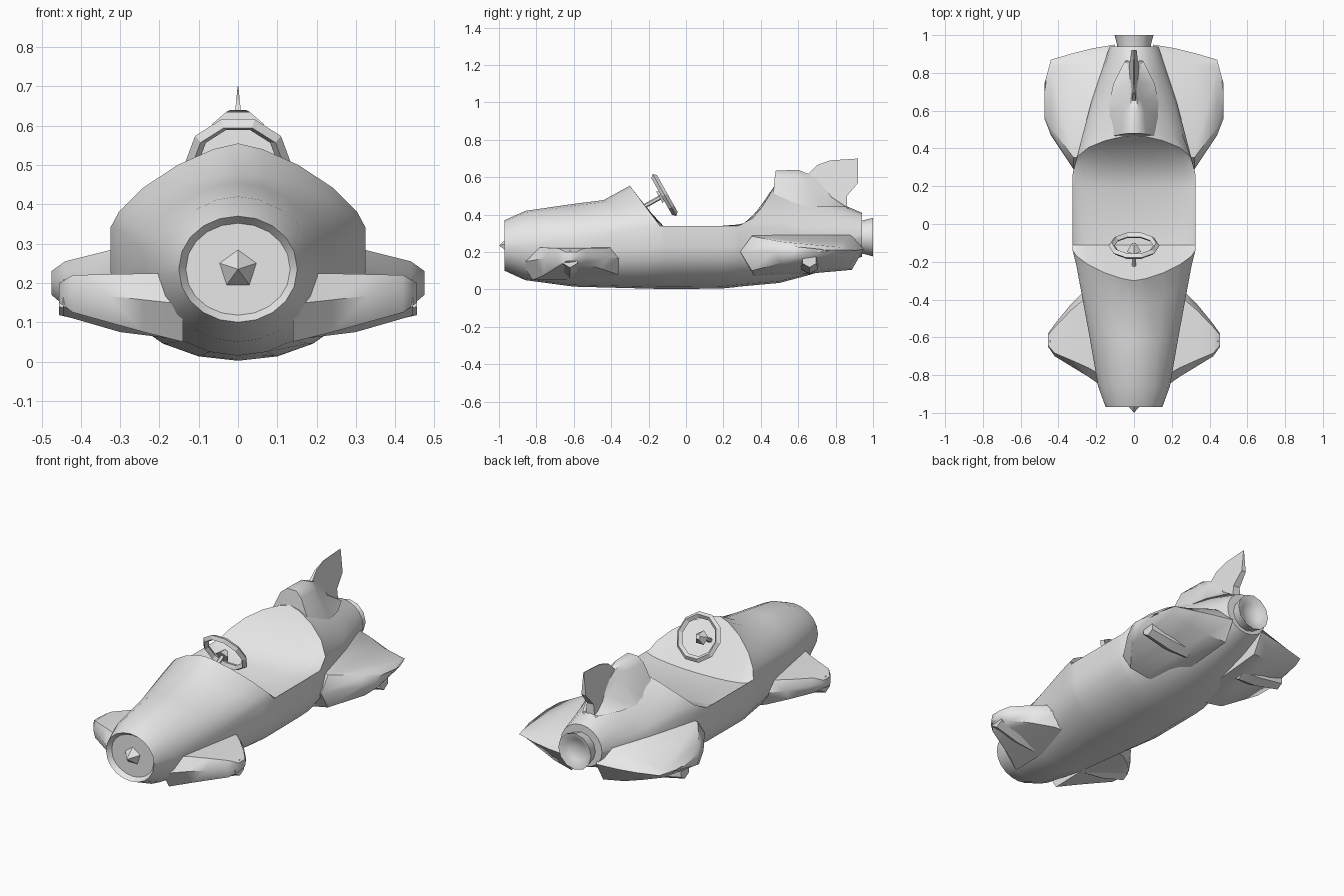
import bpy, bmesh, math
from mathutils import Vector

cube = bpy.data.objects.get("Cube")
if cube:
    bpy.data.objects.remove(cube, do_unlink=True)

grey = bpy.data.materials.new("light_grey")
grey.use_nodes = True
grey.diffuse_color = (0.8, 0.8, 0.8, 1)
grey.node_tree.nodes["Principled BSDF"].inputs["Base Color"].default_value = grey.diffuse_color


def finish(bm, name, angle=38):
    bmesh.ops.recalc_face_normals(bm, faces=bm.faces)
    mesh = bpy.data.meshes.new(name)
    bm.to_mesh(mesh)
    bm.free()
    mesh.materials.append(grey)
    obj = bpy.data.objects.new(name, mesh)
    bpy.context.collection.objects.link(obj)
    bpy.ops.object.select_all(action='DESELECT')
    obj.select_set(True)
    bpy.context.view_layer.objects.active = obj
    bpy.ops.object.shade_smooth_by_angle(angle=math.radians(angle))


def loft(bm, rings):
    """Skin closed rings of points and cap both ends; returns the first cap."""
    loops = [[bm.verts.new(p) for p in ring] for ring in rings]
    n = len(loops[0])
    for a, b in zip(loops, loops[1:]):
        for i in range(n):
            j = (i + 1) % n
            bm.faces.new((a[i], a[j], b[j], b[i]))
    cap = bm.faces.new(loops[0])
    bm.faces.new(loops[-1])
    return cap


# Hull: elliptical sections whose upper half may lean along y (slant, power)
def hull_ring(y, w, zb, zl, zu, zt, p=1, slant=0, power=1, n=5):
    half = []
    for i in range(n + 1):
        a = math.pi / 2 * i / n
        half.append((w * math.sin(a), y, zl - (zl - zb) * math.cos(a)))
    for i in range(n + 1):
        a = math.pi / 2 * i / n
        s = max(math.sin(a), 0) ** p
        c = max(math.cos(a), 0) ** p if i < n else 0
        half.append((w * c, y + slant * s ** power, zu + (zt - zu) * s))
    return half + [(-x, yy, z) for x, yy, z in half[-2:0:-1]]


sections = [
    (-.97, .15, .10, .23, .24, .37),
    (-.86, .19, .05, .22, .25, .42, 1.05),
    (-.60, .235, .015, .21, .27, .455, 1.15, -.02),
    (-.22, .305, .005, .22, .335, .478, 1.25, -.22),      # cowl crease
    (-.14, .325, .003, .23, .34, .555, 1.4, -.16),        # cowl lip
    (-.11, .325, .002, .23, .34, .30),                    # cockpit floor
    (.19, .325, .005, .23, .34, .30),
    (.26, .325, .012, .23, .34, .37, 1, .09, .6),
    (.28, .322, .015, .23, .34, .55, 1.4, .19, .55),      # seat back rim
    (.50, .265, .035, .22, .33, .55, 1.45),
    (.65, .225, .075, .23, .30, .525, 1.5),
    (.80, .175, .12, .25, .29, .47, 1.3),
    (.94, .13, .175, .285, .285, .41),
]
bm = bmesh.new()
nose = loft(bm, [hull_ring(*s) for s in sections])
bmesh.ops.recalc_face_normals(bm, faces=bm.faces)
bmesh.ops.inset_individual(bm, faces=[nose], thickness=.018, depth=-.025)
finish(bm, "hull")

# Headrest fairing: narrow hump running back into the tail
bm = bmesh.new()
loft(bm, [[(-wb, y - .02, .44), (-wm, y - .005, zm), (-wt, y, zt),
           (wt, y, zt), (wm, y - .005, zm), (wb, y - .02, .44)]
          for y, wb, wm, zm, wt, zt in (
              (.48, .14, .065, .605, .03, .635), (.60, .14, .055, .60, .02, .64),
              (.66, .13, .04, .575, .015, .615), (.76, .11, .025, .51, .01, .54),
              (.88, .05, .012, .41, .006, .42))])
finish(bm, "headrest", 50)


# Wings: flat top and belly that thin towards the tip, with a six-sided stub
def wing(name, stations, stub_y, stub, fall, rise):
    for side, label in ((1, "left"), (-1, "right")):
        bm = bmesh.new()
        rings = []
        for x, y0, y1, top, bottom in stations:
            c = (y1 - y0) * .1
            middle = bottom + (top - bottom) * .55
            rings.append([(side * x, y, z) for y, z in (
                (y0, middle), (y0 + c, top), (y1 - c, top - fall),
                (y1, middle + (rise - fall) / 2), (y1 - c, bottom + rise), (y0 + c, bottom))])
        loft(bm, rings)
        finish(bm, f"{label}_{name}", 50)
        bm = bmesh.new()
        loft(bm, [[(side * x, stub_y + r * math.cos(a), z + r * math.sin(a))
                   for a in (math.tau * (k + .5) / 6 for k in range(6))]
                  for x, z, r in stub])
        finish(bm, f"{label}_{name}_stub")


wing("front_wing", [
    (.14, -.88, -.28, .225, .05),
    (.24, -.81, -.33, .224, .075),
    (.33, -.755, -.42, .222, .10),
    (.42, -.70, -.53, .22, .125),
    (.455, -.65, -.58, .20, .15),
], -.62, [(.18, .12, .06), (.30, .133, .058), (.445, .163, .046)], 0, .01)
wing("rear_wing", [
    (.10, .32, .95, .33, .06),
    (.22, .30, .93, .31, .075),
    (.32, .29, .905, .285, .10),
    (.44, .47, .87, .255, .14),
    (.475, .56, .74, .23, .17),
], .66, [(.18, .13, .05), (.30, .137, .053), (.455, .16, .042)], .03, .045)

# Tail fin, thinning towards the top
outline = [(.60, .56), (.65, .615), (.70, .665), (.77, .69), (.92, .70),
           (.92, .57), (.86, .50), (.86, .44), (.92, .40), (.62, .40)]
bm = bmesh.new()
loft(bm, [[(side * (.001 + (.70 - z) * .1), y, z) for y, z in outline] for side in (-1, 1)])
finish(bm, "tail_fin", 20)

# Exhaust nozzle with a shallow bowl, lathed around the long axis
bm = bmesh.new()
loft(bm, [[(r * math.cos(a), y, .28 + r * math.sin(a))
           for a in (math.tau * k / 12 for k in range(12))]
          for r, y in ((.085, .91), (.09, .95), (.103, 1), (.097, 1), (.06, .975), (.02, .965))])
finish(bm, "exhaust_nozzle")


# Round parts made from primitives aimed along a direction
def cone(name, start, end, r1, r2, sides):
    start, end = Vector(start), Vector(end)
    axis = end - start
    bpy.ops.mesh.primitive_cone_add(
        vertices=sides, radius1=r1, radius2=r2, depth=axis.length,
        location=(start + end) / 2,
        rotation=axis.to_track_quat('Z', 'Y').to_euler())
    obj = bpy.context.object
    obj.name = name
    obj.data.materials.append(grey)


cone("nose_spike", (0, -.944, .235), (0, -1, .235), .05, 0, 5)

# Steering wheel, column and hub
centre = Vector((0, -.115, .505))
axis = Vector((0, .87, .49))
bpy.ops.mesh.primitive_torus_add(
    major_segments=10, minor_segments=4, major_radius=.118, minor_radius=.017,
    location=centre, rotation=(-math.radians(60.6), 0, 0))
wheel = bpy.context.object
wheel.name = "steering_wheel"
wheel.data.materials.append(grey)
cone("steering_column", centre - axis * .14, centre - axis * .02, .012, .012, 6)
cone("steering_hub", centre - axis * .03, centre + axis * .01, .04, .015, 5)
